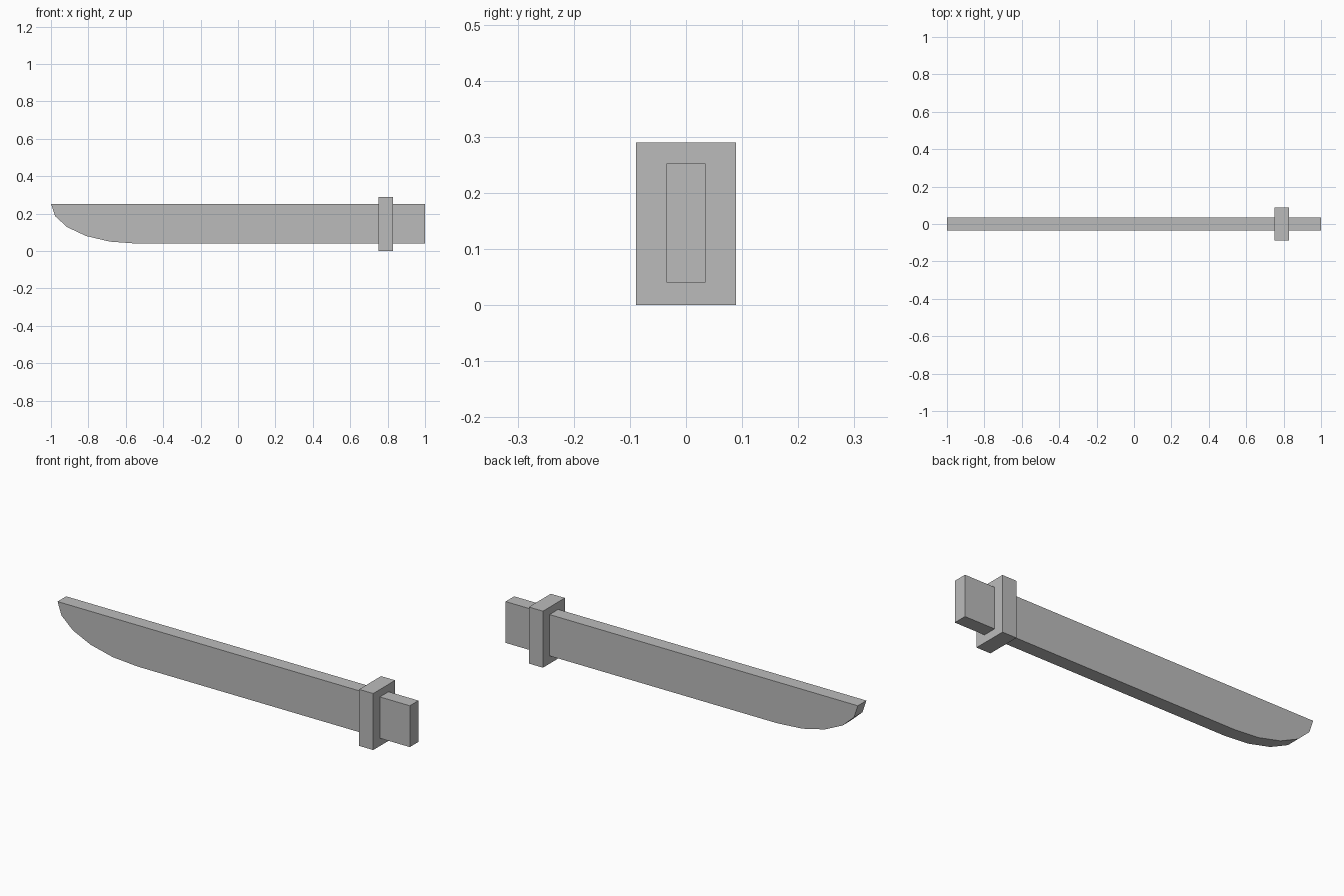
import bpy
import bmesh
from math import sin, cos, pi

cube = bpy.data.objects.get("Cube")
if cube:
    bpy.data.objects.remove(cube, do_unlink=True)

grey = bpy.data.materials.new("plain grey")
grey.use_nodes = True
colour = (0.5, 0.5, 0.5, 1)
grey.diffuse_color = colour
grey.node_tree.nodes["Principled BSDF"].inputs["Base Color"].default_value = colour


def extrude_profile(name, points, half_depth):
    """Solid made from an x-z outline, extruded evenly along y."""
    bm = bmesh.new()
    face = bm.faces.new([bm.verts.new((x, -half_depth, z)) for x, z in points])
    side = bmesh.ops.extrude_face_region(bm, geom=[face])["geom"]
    verts = [v for v in side if isinstance(v, bmesh.types.BMVert)]
    bmesh.ops.translate(bm, verts=verts, vec=(0, 2 * half_depth, 0))
    bmesh.ops.recalc_face_normals(bm, faces=bm.faces)
    mesh = bpy.data.meshes.new(name)
    bm.to_mesh(mesh)
    bm.free()
    mesh.materials.append(grey)
    obj = bpy.data.objects.new(name, mesh)
    bpy.context.collection.objects.link(obj)
    return obj


def rectangle(x0, x1, z0, z1):
    return [(x0, z0), (x1, z0), (x1, z1), (x0, z1)]


BOTTOM, TOP = 0.04, 0.252
GUARD_BACK, GUARD_FRONT = 0.75, 0.83
HALF_THICK = 0.035

# Blade: straight spine, belly sweeping up to the tip in five flat segments
SWEEP, STEPS = 0.455, 5
tip = [(-1 + SWEEP * (1 - cos(i * pi / 2 / STEPS)),
        TOP - (TOP - BOTTOM) * sin(i * pi / 2 / STEPS)) for i in range(STEPS + 1)]
extrude_profile("blade", tip + [(GUARD_BACK, BOTTOM), (GUARD_BACK, TOP)], HALF_THICK)

# Guard: wide block between blade and grip
extrude_profile("guard", rectangle(GUARD_BACK, GUARD_FRONT, 0, 0.29), 0.089)

# Grip: short stub behind the guard
extrude_profile("grip", rectangle(GUARD_FRONT, 1, BOTTOM, TOP), HALF_THICK)
